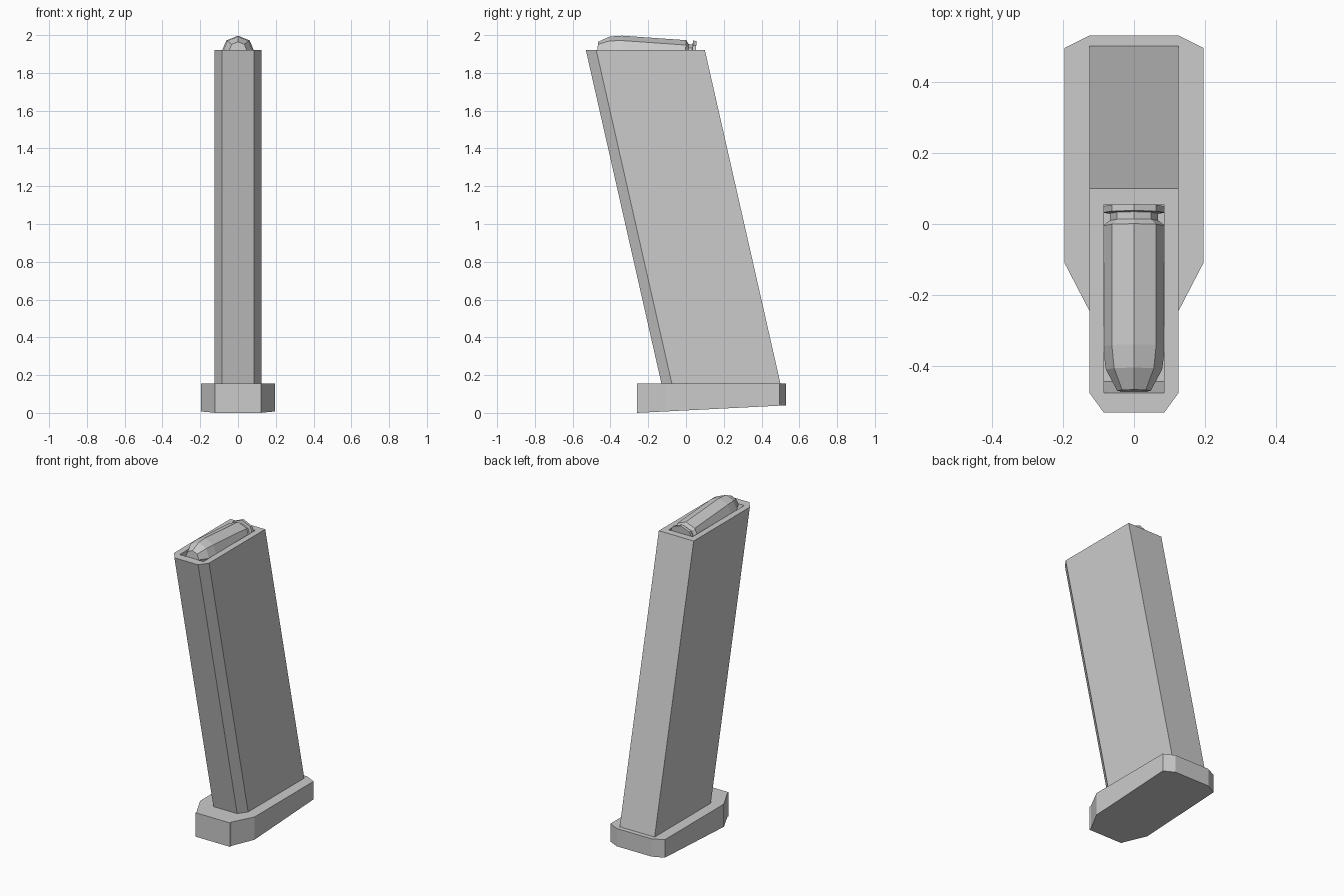
import bpy, bmesh, math
from mathutils import Matrix

if "Cube" in bpy.data.objects:
    bpy.data.objects.remove(bpy.data.objects["Cube"])

grey = bpy.data.materials.new("light_grey")
grey.use_nodes = True
COLOUR = (0.6, 0.6, 0.6, 1)
grey.diffuse_color = COLOUR
grey.node_tree.nodes["Principled BSDF"].inputs["Base Color"].default_value = COLOUR

SLANT = -0.40 / 1.765   # y shift of the body per unit of height
TOP = 1.92


def finish(name, bm):
    bmesh.ops.recalc_face_normals(bm, faces=bm.faces)
    mesh = bpy.data.meshes.new(name)
    bm.to_mesh(mesh)
    bm.free()
    mesh.materials.append(grey)
    obj = bpy.data.objects.new(name, mesh)
    bpy.context.collection.objects.link(obj)
    return obj


def mirrored(half):
    """Closed outline from its +x half, listed front to back."""
    return half + [(-x, y) for x, y in reversed(half)]


def prism(name, half, z_low, z_high, slant=0.0):
    """Extrude an outline given at z_high, sliding it along y with height."""
    bm = bmesh.new()
    face = bm.faces.new([bm.verts.new((x, y, z_high)) for x, y in mirrored(half)])
    drop = z_low - z_high
    new = bmesh.ops.extrude_face_region(bm, geom=[face], use_keep_orig=True)["geom"]
    verts = [v for v in new if isinstance(v, bmesh.types.BMVert)]
    bmesh.ops.translate(bm, verts=verts, vec=(0, slant * drop, drop))
    return finish(name, bm)


# Slanted body with chamfered front corners
body = prism("magazine_body",
             [(0.085, -0.53), (0.125, -0.475), (0.125, 0.10)],
             0.15, TOP, SLANT)

# Feed opening cut into the top
cutter = prism("opening_cutter", [(0.085, -0.475), (0.085, 0.055)],
               TOP - 0.14, TOP + 0.0001, SLANT)
cutter.hide_render = True
cutter.hide_viewport = True
cut = body.modifiers.new("feed_opening", 'BOOLEAN')
cut.operation = 'DIFFERENCE'
cut.solver = 'EXACT'
cut.object = cutter

# Base plate, its underside rising toward the back
base = prism("base_plate",
             [(0.123, -0.26), (0.125, -0.245), (0.195, -0.11),
              (0.195, 0.495), (0.125, 0.53)], 0.0, 0.155)
for v in base.data.vertices:
    if v.co.z < 0.1:
        v.co.z = 0.04 * (v.co.y + 0.26) / 0.79

# Eight-sided cartridge: (y, radius) rings from nose to rim
profile = [(-0.47, 0.047), (-0.41, 0.079), (-0.345, 0.088), (-0.005, 0.088),
           (0.01, 0.068), (0.03, 0.068), (0.032, 0.088), (0.05, 0.088)]
SIDES = 8
bm = bmesh.new()
rings = []
for y, r in profile:
    angles = [2 * math.pi * i / SIDES for i in range(SIDES)]
    rings.append([bm.verts.new((r * math.sin(a), y, r * math.cos(a))) for a in angles])
for a, b in zip(rings, rings[1:]):
    for i in range(SIDES):
        j = (i + 1) % SIDES
        bm.faces.new((a[i], a[j], b[j], b[i]))
bm.faces.new(rings[0])
bm.faces.new(rings[-1])
tilt = Matrix.Translation((0, 0, 1.885)) @ Matrix.Rotation(math.radians(-4), 4, 'X')
bmesh.ops.transform(bm, matrix=tilt, verts=bm.verts)
finish("cartridge", bm)
